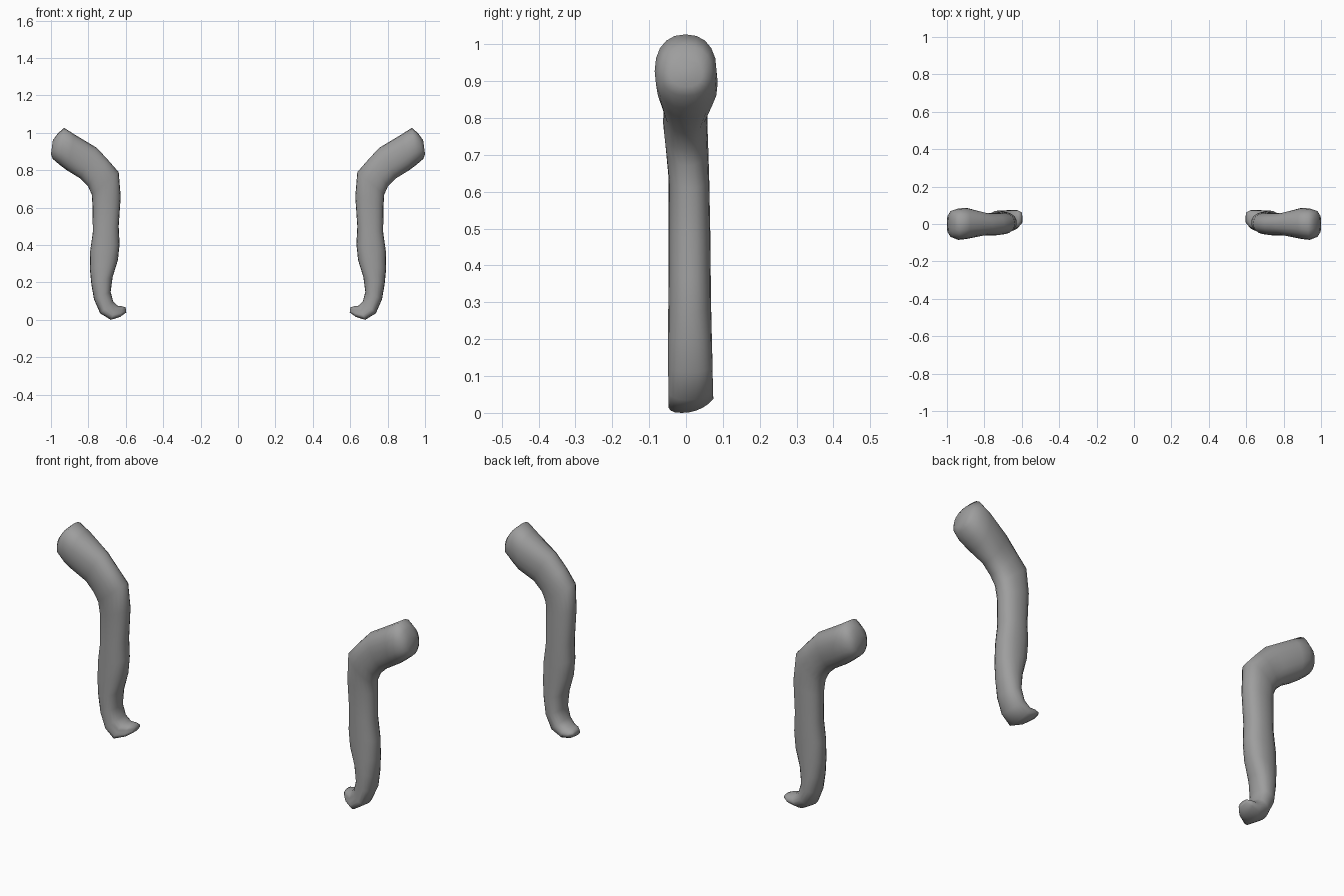
import bpy, bmesh, math

SIDES = 20
# Cross-sections from upper end to hooked tip:
# inner x, inner z, outer x, outer z, y min, y max, y lean of outer edge
SECTIONS = [
    (0.990, 0.960, 1.000, 0.885, -0.045, 0.045, 0),
    (0.965, 0.995, 0.990, 0.860, -0.070, 0.070, 0),
    (0.930, 1.027, 0.950, 0.826, -0.085, 0.083, 0),
    (0.875, 0.992, 0.915, 0.800, -0.080, 0.086, 0),
    (0.755, 0.920, 0.845, 0.757, -0.061, 0.060, 0),
    (0.695, 0.855, 0.802, 0.715, -0.062, 0.058, 0),
    (0.638, 0.790, 0.782, 0.670, -0.056, 0.060, 0),
    (0.627, 0.660, 0.778, 0.610, -0.047, 0.063, 0),
    (0.638, 0.500, 0.776, 0.470, -0.047, 0.066, 0),
    (0.633, 0.405, 0.790, 0.370, -0.047, 0.067, 0),
    (0.642, 0.320, 0.792, 0.270, -0.048, 0.068, 0),
    (0.670, 0.230, 0.784, 0.190, -0.049, 0.070, 0),
    (0.681, 0.150, 0.770, 0.110, -0.049, 0.072, 0),
    (0.668, 0.100, 0.737, 0.035, -0.046, 0.073, -0.01),
    (0.645, 0.076, 0.680, 0.000, -0.038, 0.074, -0.03),
    (0.618, 0.072, 0.630, 0.016, -0.020, 0.074, -0.02),
    (0.601, 0.067, 0.597, 0.040, 0.006, 0.062, -0.01),
]

GREY = bpy.data.materials.new("dark_grey")
GREY.diffuse_color = (0.34, 0.34, 0.34, 1)


def squircle(v):
    return math.copysign(abs(v) ** 0.88, v)


def build_arm(name, side):
    bm = bmesh.new()
    rings = []
    for ax, az, bx, bz, y0, y1, lean in SECTIONS:
        ring = []
        for i in range(SIDES):
            a = 2 * math.pi * i / SIDES
            u, v = squircle(math.cos(a)), squircle(math.sin(a))
            t = (1 + u) / 2
            y = (y0 + y1) / 2 + v * (y1 - y0) / 2 + lean * max(u, 0)
            ring.append(bm.verts.new((side * (ax + (bx - ax) * t), y, az + (bz - az) * t)))
        rings.append(ring)
    # Skin between neighbouring sections
    for r, s in zip(rings, rings[1:]):
        for i in range(SIDES):
            j = (i + 1) % SIDES
            bm.faces.new((r[i], r[j], s[j], s[i]))
    # Closed ends
    bm.faces.new(rings[0])
    bm.faces.new(rings[-1])
    bmesh.ops.recalc_face_normals(bm, faces=bm.faces)
    for f in bm.faces:
        f.smooth = True
    mesh = bpy.data.meshes.new(name)
    bm.to_mesh(mesh)
    bm.free()
    mesh.materials.append(GREY)
    obj = bpy.data.objects.new(name, mesh)
    bpy.context.collection.objects.link(obj)


# Mirrored pair of curved arms
build_arm("right_arm", 1)
build_arm("left_arm", -1)
